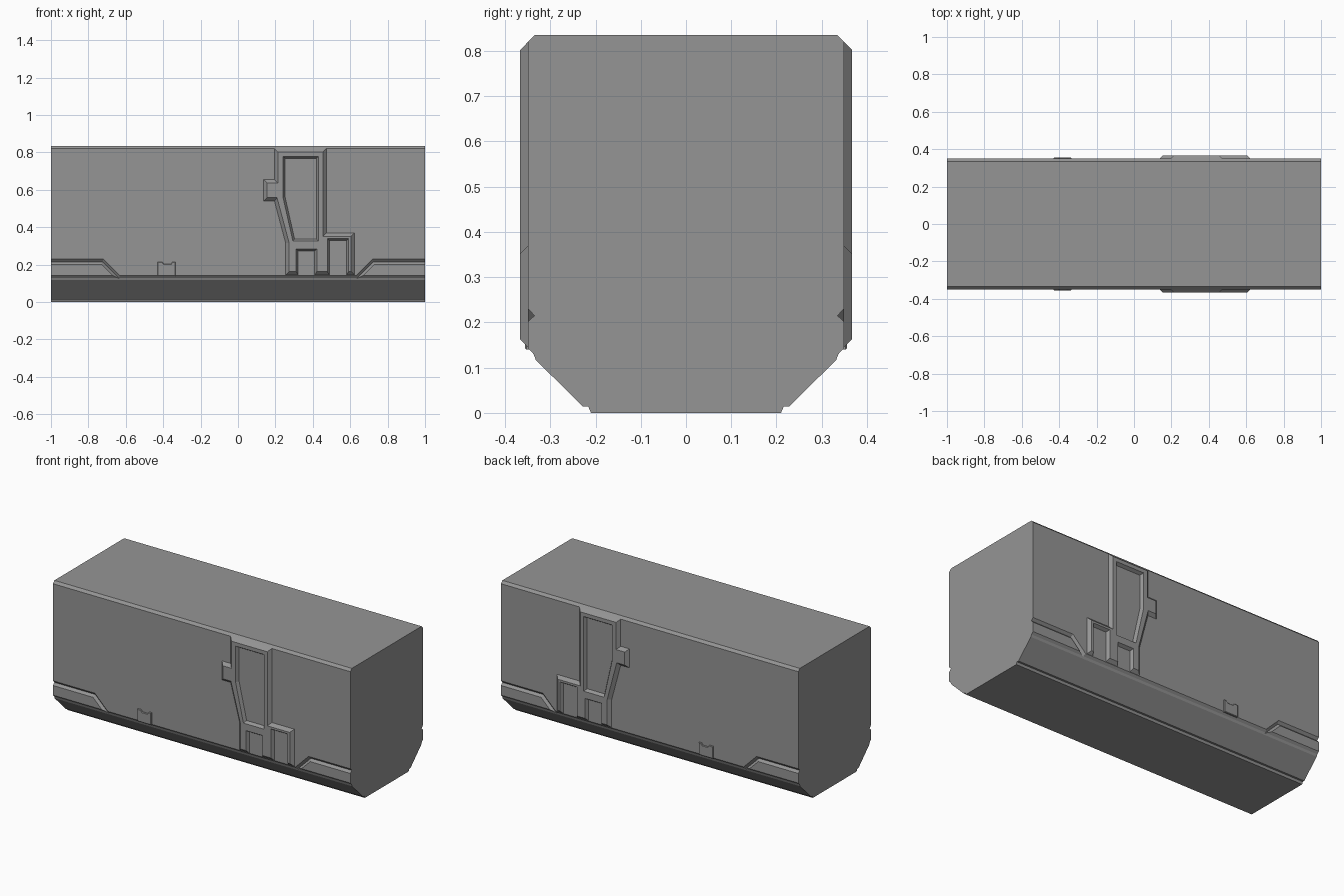
import bpy, bmesh
from mathutils import Vector

cube = bpy.data.objects.get("Cube")
if cube:
    bpy.data.objects.remove(cube, do_unlink=True)

grey = bpy.data.materials.new("hull grey")
grey.use_nodes = True
grey.diffuse_color = (0.3, 0.3, 0.3, 1)
grey.node_tree.nodes["Principled BSDF"].inputs["Base Color"].default_value = (0.3, 0.3, 0.3, 1)


def loft(name, rings):
    """Closed solid through rings of equal point count."""
    bm = bmesh.new()
    loops = [[bm.verts.new(p) for p in ring] for ring in rings]
    for a, b in zip(loops, loops[1:]):
        for i in range(len(a)):
            j = (i + 1) % len(a)
            bm.faces.new((a[i], a[j], b[j], b[i]))
    bm.faces.new(loops[0])
    bm.faces.new(loops[-1])
    bmesh.ops.recalc_face_normals(bm, faces=bm.faces)
    mesh = bpy.data.meshes.new(name)
    bm.to_mesh(mesh)
    bm.free()
    mesh.materials.append(grey)
    ob = bpy.data.objects.new(name, mesh)
    bpy.context.collection.objects.link(ob)
    return ob


def inset(points, d):
    """Mitred offset of a clockwise outline, towards its inside."""
    pts = [Vector(p) for p in points]
    out = []
    for i, p in enumerate(pts):
        a = (p - pts[i - 1]).normalized()
        b = (pts[(i + 1) % len(pts)] - p).normalized()
        na, nb = Vector((a.y, -a.x)), Vector((b.y, -b.x))
        out.append(p + (na + nb) * d / (1 + na.dot(nb)))
    return out


def plate(name, outline, side, layers):
    """Plate on a side wall; layers are (inset, distance from centre)."""
    return loft(name, [[(p[0], side * y, p[1]) for p in inset(outline, d)]
                       for d, y in layers])


def cut(target, cutter):
    mod = target.modifiers.new("cut", 'BOOLEAN')
    mod.operation, mod.solver, mod.object = 'DIFFERENCE', 'EXACT', cutter
    bpy.context.view_layer.objects.active = target
    bpy.ops.object.modifier_apply(modifier=mod.name)
    bpy.data.objects.remove(cutter, do_unlink=True)


# Hull: mirrored cross-section run along x
half = [(0.21, 0), (0.216, 0.014), (0.228, 0.014), (0.332, 0.117),
        (0.337, 0.13), (0.349, 0.143), (0.349, 0.82), (0.335, 0.835)]
section = half + [(-y, z) for y, z in reversed(half)]
hull = loft("hull", [[(x, y, z) for y, z in section] for x in (-1, 1)])

# V grooves round the lower corner panels
for side in (-1, 1):
    for end in (-1, 1):
        rings = []
        for x, z, nx, nz in ((1.05, 0.215, 0, 1), (0.725, 0.215, -0.4, 1),
                             (0.615, 0.105, -0.7, 0.7)):
            rings.append([(end * (x + nx * w), side * y, z + nz * w)
                          for w, y in ((0.027, 0.36), (0, 0.335), (-0.024, 0.36))])
        cut(hull, loft("groove_cutter", rings))

# Door frame with chamfered rim, side tab and lower boxes
frame = [(0.195, 0.54), (0.137, 0.54), (0.137, 0.655), (0.195, 0.655),
         (0.195, 0.82), (0.472, 0.82), (0.472, 0.37), (0.623, 0.37),
         (0.623, 0.145), (0.255, 0.145), (0.255, 0.315)]
window = [(0.24, 0.56), (0.24, 0.78), (0.432, 0.78), (0.432, 0.325), (0.293, 0.325)]
left_bay = [(0.31, 0.1), (0.31, 0.285), (0.422, 0.285), (0.422, 0.1)]
right_bay = [(0.477, 0.1), (0.477, 0.34), (0.592, 0.34), (0.592, 0.1)]

# Small clip with a notched top
clip = [(-0.43, 0.14), (-0.43, 0.215), (-0.405, 0.215), (-0.395, 0.203),
        (-0.36, 0.203), (-0.35, 0.215), (-0.335, 0.215), (-0.335, 0.14)]

for side, label in ((-1, "front"), (1, "back")):
    door = plate(label + "_door_frame", frame, side,
                 ((0, 0.343), (0, 0.349), (0.018, 0.367)))
    for hole in (window, left_bay, right_bay):
        cut(door, plate("hole_cutter", hole, side, ((0.012, 0.33), (0.012, 0.349), (0, 0.368), (0, 0.38))))
    plate(label + "_clip", clip, side, ((0, 0.335), (0, 0.353), (0.003, 0.356)))
